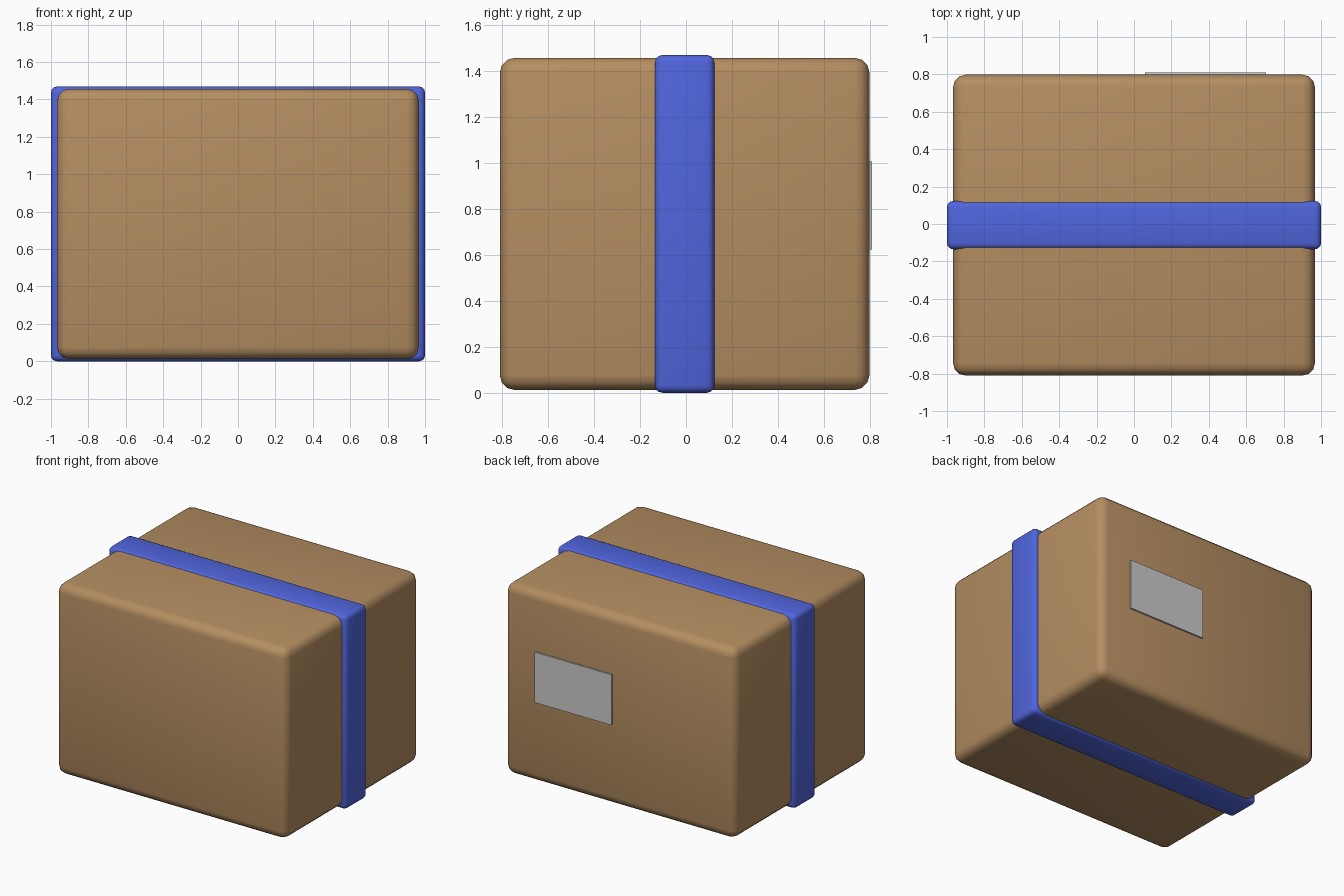
import bpy

if "Cube" in bpy.data.objects:
    bpy.data.objects.remove(bpy.data.objects["Cube"])


def material(name, rgb):
    m = bpy.data.materials.new(name)
    m.diffuse_color = (*rgb, 1)
    m.use_nodes = True
    m.node_tree.nodes["Principled BSDF"].inputs["Base Color"].default_value = m.diffuse_color
    return m


def block(name, lo, hi, bevel=0, segments=3, mat=None):
    """Box between two corners, with optional rounded edges."""
    bpy.ops.mesh.primitive_cube_add(
        size=1, location=[(a + b) / 2 for a, b in zip(lo, hi)])
    ob = bpy.context.object
    ob.name = name
    ob.scale = [b - a for a, b in zip(lo, hi)]
    bpy.ops.object.transform_apply(location=False, rotation=False, scale=True)
    if mat:
        ob.data.materials.append(mat)
    if bevel:
        mod = ob.modifiers.new("rounded_edges", 'BEVEL')
        mod.width = bevel
        mod.segments = segments
        bpy.ops.object.modifier_apply(modifier=mod.name)
        bpy.ops.object.shade_smooth()
    return ob


cardboard = material("cardboard", (0.46, 0.27, 0.12))
blue = material("blue_tape", (0.08, 0.13, 0.72))

# Carton body
block("carton", (-0.967, -0.81, 0.012), (0.967, 0.798, 1.457), 0.065, 3, cardboard)

# Tape band wrapped around the middle
block("tape_band", (-1, -0.135, 0), (1, 0.123, 1.469), 0.032, 3, blue)

# Shipping label on the back
block("label", (0.06, 0.785, 0.624), (0.705, 0.81, 1.006))
